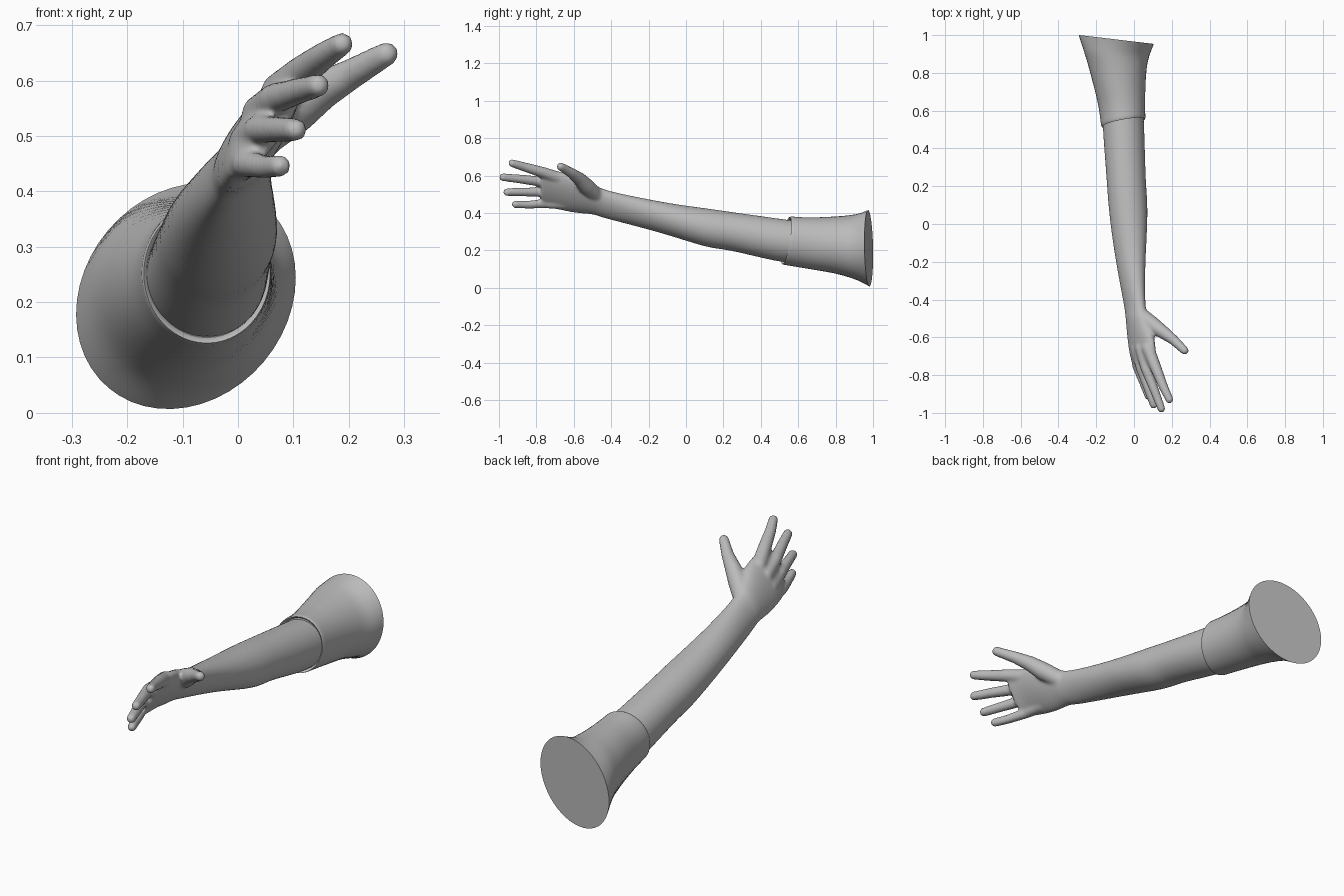
import bpy, bmesh
from math import cos, sin, radians, pi
from mathutils import Vector, Matrix

cube = bpy.data.objects.get("Cube")
if cube:
    bpy.data.objects.remove(cube)

grey = bpy.data.materials.new("light grey")
grey.use_nodes = True
COLOUR = (0.5, 0.5, 0.5, 1)
grey.diffuse_color = COLOUR
grey.node_tree.nodes["Principled BSDF"].inputs["Base Color"].default_value = COLOUR


def smooth_rows(rows, steps):
    """Pass a smooth curve through rows of numbers."""
    out = []
    for i in range(len(rows) - 1):
        p0, p1 = rows[max(i - 1, 0)], rows[i]
        p2, p3 = rows[i + 1], rows[min(i + 2, len(rows) - 1)]
        for s in range(steps):
            t = s / steps
            out.append([b + t / 2 * (c - a + t * (2*a - 5*b + 4*c - d + t * (3*(b - c) + d - a)))
                        for a, b, c, d in zip(p0, p1, p2, p3)])
    return out + [rows[-1]]


def loft(bm, rows, sides=48):
    """Skin ellipses given as x, y, z, long radius, short radius, roll, lean in x, lean in z."""
    rings = []
    for x, y, z, a, b, roll, lean_x, lean_z in rows:
        r, ring = radians(roll), []
        for k in range(sides):
            u, v = a * cos(2 * pi * k / sides), b * sin(2 * pi * k / sides)
            dx, dz = u * cos(r) - v * sin(r), u * sin(r) + v * cos(r)
            ring.append(bm.verts.new((x + dx, y + lean_x * dx + lean_z * dz, z + dz)))
        rings.append(ring)
    for r0, r1 in zip(rings, rings[1:]):
        for k in range(sides):
            n = (k + 1) % sides
            bm.faces.new((r0[k], r0[n], r1[n], r1[k]))
    bm.faces.new(rings[0])
    bm.faces.new(rings[-1])


def digit(bm, joints):
    """Rounded, tapering tube through joints given as x, y, z, radius."""
    for x, y, z, r in joints:
        bmesh.ops.create_uvsphere(bm, u_segments=20, v_segments=12, radius=r,
                                  matrix=Matrix.Translation((x, y, z)))
    for p, q in zip(joints, joints[1:]):
        a, b = Vector(p[:3]), Vector(q[:3])
        turn = (b - a).to_track_quat('Z', 'Y').to_matrix().to_4x4()
        bmesh.ops.create_cone(bm, cap_ends=True, segments=20, radius1=p[3], radius2=q[3],
                              depth=(b - a).length,
                              matrix=Matrix.Translation((a + b) / 2) @ turn)


def finish(bm, name):
    bmesh.ops.recalc_face_normals(bm, faces=bm.faces)
    mesh = bpy.data.meshes.new(name)
    bm.to_mesh(mesh)
    bm.free()
    mesh.materials.append(grey)
    obj = bpy.data.objects.new(name, mesh)
    bpy.context.collection.objects.link(obj)
    bpy.ops.object.select_all(action='DESELECT')
    obj.select_set(True)
    bpy.context.view_layer.objects.active = obj
    bpy.ops.object.shade_smooth_by_angle(angle=radians(45))
    return obj


# Forearm, wrist and palm
bm = bmesh.new()
loft(bm, smooth_rows([
    (-.06, .62, .245, .108, .108, 0, 0, 0),
    (-.055, .50, .255, .109, .114, 0, 0, 0),
    (-.042, .25, .30, .104, .104, 10, 0, 0),
    (-.031, .08, .328, .102, .100, 20, 0, 0),
    (-.017, -.20, .392, .088, .070, 50, 0, 0),
    (.003, -.42, .445, .084, .046, 60, 0, 0),
    (.018, -.50, .475, .093, .046, 59, 0, 0),
    (.036, -.60, .502, .114, .044, 58, 0, 0),
    (.050, -.71, .524, .114, .036, 58, 0, 0),
    (.070, -.775, .532, .098, .024, 60, 0, 0)], 6))

# Four fingers, then the thumb
digit(bm, [(.075, -.66, .58, .034), (.115, -.76, .615, .030), (.155, -.86, .645, .025), (.188, -.93, .666, .021)])
digit(bm, [(.040, -.66, .54, .034), (.065, -.77, .567, .028), (.112, -.89, .582, .024), (.145, -.978, .591, .021)])
digit(bm, [(.015, -.66, .49, .032), (.038, -.77, .512, .026), (.077, -.88, .512, .023), (.104, -.957, .511, .021)])
digit(bm, [(.005, -.65, .45, .032), (.015, -.75, .450, .025), (.052, -.85, .444, .021), (.076, -.912, .446, .020)])
digit(bm, [(.035, -.48, .495, .040), (.100, -.535, .545, .043), (.150, -.57, .582, .036),
           (.205, -.61, .612, .028), (.268, -.67, .648, .022)])
arm = finish(bm, "arm_and_hand")

# Fuse the overlapping volumes into one soft skin
fuse = arm.modifiers.new("fuse", 'REMESH')
fuse.mode = 'VOXEL'
fuse.voxel_size = .007
fuse.use_smooth_shade = True
soften = arm.modifiers.new("soften", 'SMOOTH')
soften.factor = .5
soften.iterations = 8

# Flared sleeve with a rolled front lip
bm = bmesh.new()
lip = [(-.056, .550, .252, .106, .116, 0, .18, .15),
       (-.056, .538, .252, .110, .121, 0, .18, .15),
       (-.056, .535, .252, .114, .126, 0, .18, .15)]
body = smooth_rows([
    (-.057, .543, .252, .117, .129, 0, .18, .15),
    (-.066, .65, .240, .125, .136, 0, .10, .09),
    (-.084, .80, .229, .148, .153, 20, -.02, .03),
    (-.093, .90, .219, .172, .173, 40, -.09, 0),
    (-.094, .977, .211, .217, .184, 50, -.118, 0)], 6)
loft(bm, lip + body)
finish(bm, "sleeve")
